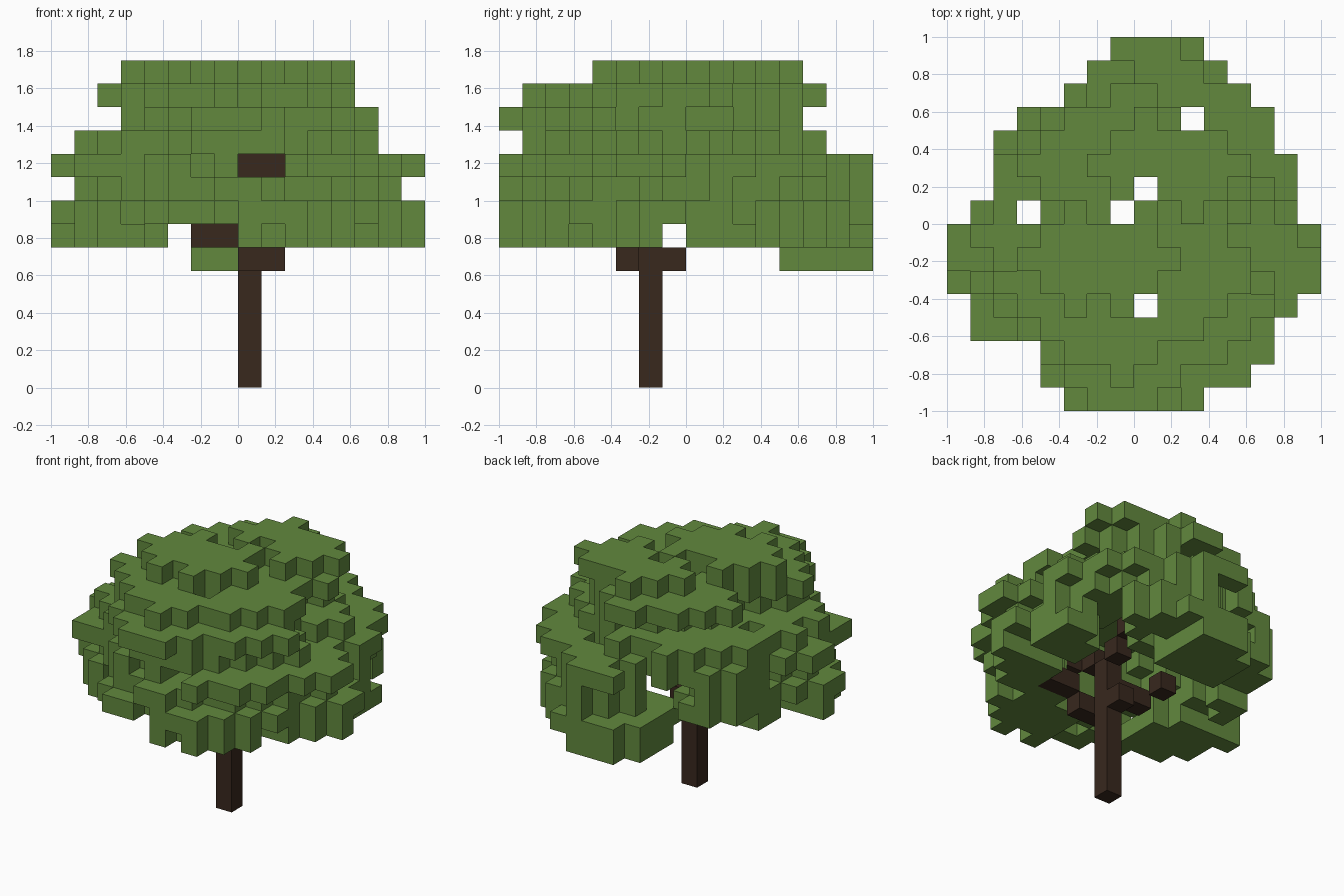
import bpy, bmesh, random
from mathutils import Vector

old = bpy.data.objects.get("Cube")
if old:
    bpy.data.objects.remove(old, do_unlink=True)

random.seed(5)
CELL = 0.125
HALF = 8  # cells from the centre to the edge


def make_material(name, rgb):
    mat = bpy.data.materials.new(name)
    mat.use_nodes = True
    color = (*rgb, 1.0)
    mat.diffuse_color = color
    mat.node_tree.nodes["Principled BSDF"].inputs["Base Color"].default_value = color
    return mat


def block_object(name, cells, mat):
    """Skin a set of grid cells with only their exposed square faces."""
    bm = bmesh.new()
    corners = {}

    def vert(p):
        key = tuple(p)
        if key not in corners:
            corners[key] = bm.verts.new(((p[0] - HALF) * CELL, (p[1] - HALF) * CELL, p[2] * CELL))
        return corners[key]

    for cell in sorted(cells):
        for axis in range(3):
            for side in (0, 1):
                neighbour = list(cell)
                neighbour[axis] += 2 * side - 1
                if tuple(neighbour) in cells:
                    continue
                u, v = (axis + 1) % 3, (axis + 2) % 3
                ring = []
                for du, dv in ((0, 0), (1, 0), (1, 1), (0, 1)):
                    p = list(cell)
                    p[axis] += side
                    p[u] += du
                    p[v] += dv
                    ring.append(vert(p))
                bm.faces.new(ring if side else ring[::-1])
    # Merge coplanar squares into larger flat faces
    bmesh.ops.dissolve_limit(bm, angle_limit=0.01, verts=bm.verts, edges=bm.edges)
    mesh = bpy.data.meshes.new(name)
    bm.to_mesh(mesh)
    bm.free()
    mesh.materials.append(mat)
    obj = bpy.data.objects.new(name, mesh)
    bpy.context.collection.objects.link(obj)
    return obj


# Overall crown plan: first and last filled column for each row, front to back
plan = [(5, 10), (4, 12), (4, 13), (1, 13), (1, 14), (0, 15), (0, 15), (0, 15),
        (1, 14), (2, 14), (2, 14), (2, 13), (3, 13), (5, 12), (6, 11), (7, 10)]
gaps = {(10, 12), (8, 9), (7, 8), (3, 8), (8, 4)}  # open shafts through the crown

# Crown layers: left, right, front, back limits and hollow radius, bottom to top
layers = {
    6: (0, 16, 0, 16, 4.2),
    7: (0, 16, 0, 16, 4.0),
    8: (1, 15, 0, 16, 3.6),
    9: (0, 16, 0, 16, 3.0),
    10: (1, 14, 1, 14, 0),
    11: (3, 14, 0, 13, 0),
    12: (2, 13, 1, 14, 0),
    13: (3, 13, 4, 13, 0),
}


def is_open(i, j, k):
    """Openings in the foliage around the branches."""
    if k <= 7 and 0 <= i - j <= 2 and i + j >= 16:
        return True
    if k == 6:
        return j == 7 or i == 5 or (i in (6, 7) and j < 11) or (i < 6 and j > 9)
    return k == 9 and i in (8, 9) and j <= 3


def allowed(i, j, k):
    left, right, front, back, hollow = layers[k]
    return (left <= i < right and front <= j < back
            and plan[j][0] <= i <= plan[j][1]
            and (i, j) not in gaps and not is_open(i, j, k)
            and Vector((i + 0.5 - HALF, j + 0.5 - HALF)).length >= hollow)


def tuft(i, j, k, size=2):
    """Stepped diamond of leaf blocks, one block high."""
    return {(i + a, j + b, k)
            for a in range(-size, size + 1) for b in range(-size, size + 1)
            if abs(a) + abs(b) <= size and allowed(i + a, j + b, k)}


leaves = set()

# Tufts scattered over each crown layer, always including one on each side
for k in range(6, 13):
    left, right, front, back, hollow = layers[k]
    for i in range(left + 2, right - 2):
        for j in range(front + 2, back - 2):
            u = (2 * i + 1 - left - right) / (right - left - 4)
            v = (2 * j + 1 - front - back) / (back - front - 4)
            if u * u + v * v <= 1.05 and random.random() < 0.25:
                leaves |= tuft(i, j, k)
    mid_row = (front + back) // 2 - 2
    mid_column = (left + right) // 2
    for i, j in ((left + 2, mid_row), (right - 3, mid_row),
                 (mid_column, front + 2), (mid_column + 1, back - 3)):
        leaves |= tuft(i, j, k)

# Tufts on the crown top and its front overhang
for i, j, k in ((5, 6, 13), (7, 6, 13), (10, 10, 13), (8, 10, 13),
                (6, 2, 11), (7, 2, 11), (4, 5, 12)):
    leaves |= tuft(i, j, k)

# Small tufts wherever the crown plan is still bare
for j, (first, last) in enumerate(plan):
    for i in range(first, last + 1):
        if not any((i, j, k) in leaves for k in layers):
            leaves |= tuft(i, j, random.choice((7, 9)), 1)

# Clump hanging at the back
hanging = {(i, j, 6) for i in range(6, 11) for j in range(11, 16)}
hanging |= {(i, j, 5) for i in range(6, 10) for j in range(12, 16)}
leaves |= {c for c in hanging if plan[c[1]][0] <= c[0] <= plan[c[1]][1] and c[:2] not in gaps}

# Trunk and branches
trunk = {(8, 6, k) for k in range(6)}
branches = {(8, 5, 5), (8, 7, 5), (9, 5, 5),
            (7, 6, 6), (6, 6, 6), (6, 8, 6), (10, 5, 6), (11, 5, 6),
            (8, 6, 6), (8, 6, 7), (8, 5, 8), (9, 4, 8), (9, 3, 9), (8, 3, 9),
            (9, 8, 7), (9, 9, 8), (8, 10, 8), (11, 4, 7)}
leaves -= branches

leaf_green = make_material("leaf green", (0.122, 0.25, 0.048))
bark_brown = make_material("bark brown", (0.04, 0.021, 0.0125))
block_object("foliage", leaves, leaf_green)
block_object("trunk", trunk, bark_brown)
block_object("branches", branches, bark_brown)
